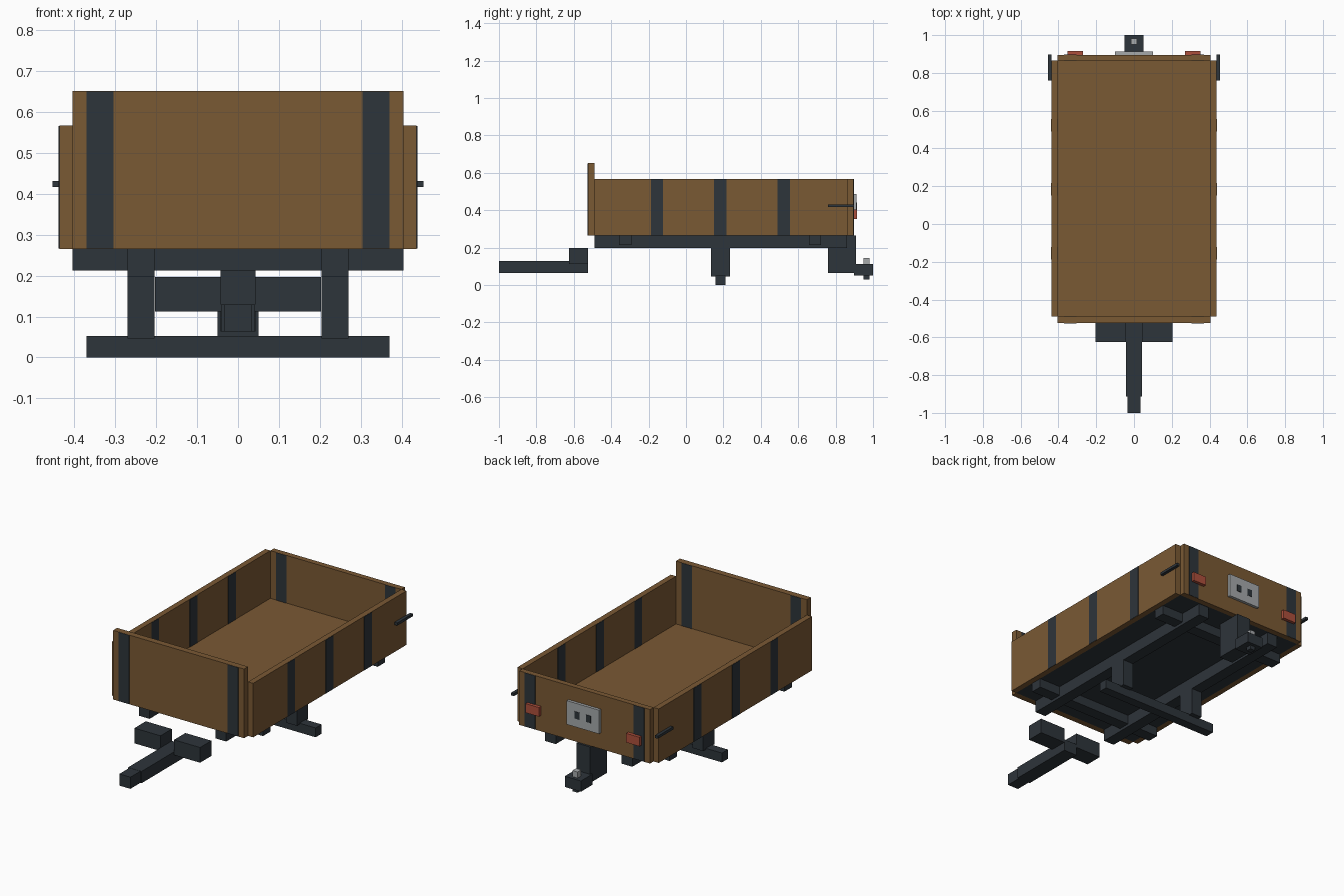
import bpy

cube = bpy.data.objects.get("Cube")
if cube:
    bpy.data.objects.remove(cube, do_unlink=True)


def material(name, color):
    m = bpy.data.materials.new(name)
    m.use_nodes = True
    m.diffuse_color = (*color, 1)
    m.node_tree.nodes["Principled BSDF"].inputs["Base Color"].default_value = (*color, 1)
    return m


wood = material("brown_wood", (0.195, 0.1, 0.034))
steel = material("dark_steel", (0.027, 0.035, 0.043))
red = material("lamp_red", (0.42, 0.08, 0.045))
grey = material("light_grey", (0.38, 0.4, 0.41))


def box(name, x, y, z, mat):
    """Box from its (min, max) range on each axis."""
    bpy.ops.mesh.primitive_cube_add(size=1)
    ob = bpy.context.object
    ob.name = ob.data.name = name
    for v in ob.data.vertices:
        v.co = [r[0] if c < 0 else r[1] for c, r in zip(v.co, (x, y, z))]
    ob.data.materials.append(mat)
    return ob


def pair(name, x, y, z, mat):
    """Two boxes mirrored across the middle."""
    box("left_" + name, x, y, z, mat)
    box("right_" + name, (-x[1], -x[0]), y, z, mat)


def span(center, half):
    return (center - half, center + half)


def proud(r, by=0.002):
    return (r[0] - by, r[1] + by)


# Cargo box
inner_x = span(0, 0.405)
side_x = (0.405, 0.437)
front_y, bed_y, tail_y = (-0.525, -0.49), (-0.49, 0.865), (0.865, 0.896)
low_z, high_z = (0.265, 0.567), (0.265, 0.652)
floor = box("bed_floor", inner_x, bed_y, (0.265, 0.3), wood)
floor.data.materials.append(steel)
for p in floor.data.polygons:
    if p.normal.z < -0.5:
        p.material_index = 1
box("front_board", inner_x, front_y, high_z, wood)
box("tailgate", inner_x, tail_y, low_z, wood)
pair("side_board", side_x, bed_y, low_z, wood)

# Painted straps on both faces of the boards
strap_x = (0.305, 0.37)
pair("front_strap", strap_x, proud(front_y), proud(high_z, -0.001), steel)
pair("tailgate_strap", strap_x, proud(tail_y), proud(low_z, -0.001), steel)
for i, y in enumerate((-0.155, 0.183, 0.523)):
    pair(f"side_strap_{i + 1}", proud(side_x), span(y, 0.033), proud(low_z, -0.001), steel)

# Latch handles
pair("latch_handle", (0.437, 0.454), (0.76, 0.897), (0.417, 0.432), steel)

# Chassis
rail_x = (0.204, 0.27)
pair("chassis_rail", rail_x, (-0.49, 0.86), (0.197, 0.265), steel)
for name, y in (("front", -0.325), ("rear", 0.69)):
    box(name + "_cross_beam", inner_x, span(y, 0.033), (0.213, 0.265), steel)

# Axle
pair("axle_post", rail_x, (0.135, 0.235), (0.046, 0.2), steel)
box("axle_beam", span(0, 0.37), span(0.184, 0.026), (0, 0.052), steel)

# Drawbar
box("drawbar", span(0, 0.042), (-0.912, -0.525), (0.064, 0.13), steel)
box("drawbar_tip", span(0, 0.034), (-1, -0.912), (0.064, 0.129), steel)
pair("drawbar_wing", (0.042, 0.203), (-0.625, -0.525), (0.112, 0.197), steel)

# Rear coupling
box("coupling_bracket", span(0, 0.043), (0.76, 0.908), (0.064, 0.265), steel)
box("coupling_block", span(0, 0.05), (0.897, 1), (0.052, 0.112), steel)
box("coupling_pin", span(0, 0.016), span(0.965, 0.016), (0.112, 0.146), grey)
box("coupling_pin_end", span(0, 0.016), span(0.965, 0.016), (0.03, 0.052), steel)

# Tail lamps and plate
pair("tail_lamp", (0.27, 0.353), (0.896, 0.915), (0.354, 0.405), red)
box("rear_plate", span(0, 0.1), (0.896, 0.912), (0.355, 0.488), grey)
pair("plate_mark", span(0.035, 0.015), (0.912, 0.914), span(0.422, 0.02), steel)
